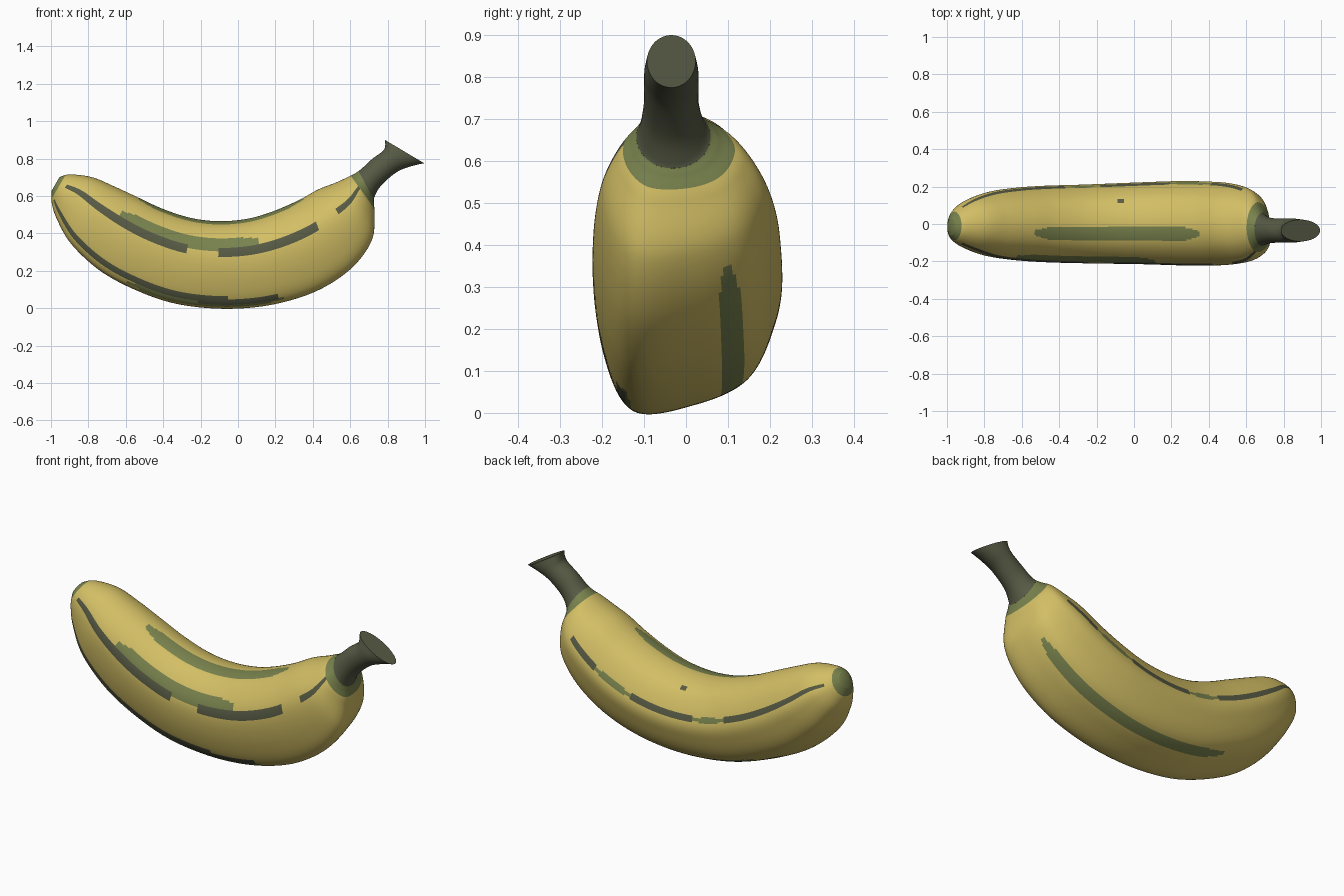
import bpy, bmesh, math

if "Cube" in bpy.data.objects:
    bpy.data.objects.remove(bpy.data.objects["Cube"])


def material(name, rgb):
    m = bpy.data.materials.new(name)
    m.diffuse_color = (*rgb, 1)
    m.use_nodes = True
    m.node_tree.nodes["Principled BSDF"].inputs["Base Color"].default_value = m.diffuse_color
    return m


MATS = [material("ripe_yellow", (0.65, 0.52, 0.13)),
        material("unripe_green", (0.19, 0.225, 0.075)),
        material("dark_olive", (0.095, 0.102, 0.058))]
YELLOW, GREEN, DARK = 0, 1, 2

# Ridged cross-section: u sideways, v from the outer to the inner curve
SECTION = [(-0.6, -1), (0.1, -0.93), (0.67, -0.68), (0.95, -0.2), (1, 0.25),
           (0.62, 0.8), (0, 1), (-0.6, 0.83), (-1, 0.3), (-0.93, -0.45)]

# Stations: inner point x z, outer point x z, half width, y centre, roundness
STATIONS = [
    (-0.955, 0.70, -0.998, 0.625, 0.045, -0.015, 1),
    (-0.90, 0.715, -0.996, 0.56, 0.09, -0.008, 0.7),
    (-0.78, 0.70, -0.97, 0.48, 0.135, 0, 0.3),
    (-0.66, 0.65, -0.89, 0.35, 0.17, 0, 0),
    (-0.53, 0.59, -0.74, 0.21, 0.19, 0, 0),
    (-0.40, 0.53, -0.56, 0.11, 0.20, 0, 0),
    (-0.25, 0.482, -0.35, 0.035, 0.205, 0, 0),
    (-0.10, 0.465, -0.12, 0.005, 0.21, 0.002, 0),
    (0.05, 0.478, 0.10, 0.013, 0.215, 0.004, 0),
    (0.18, 0.515, 0.30, 0.055, 0.22, 0.004, 0),
    (0.32, 0.575, 0.47, 0.125, 0.22, 0.002, 0),
    (0.43, 0.635, 0.62, 0.235, 0.212, 0, 0),
    (0.52, 0.67, 0.715, 0.37, 0.19, -0.005, 0.1),
    (0.585, 0.70, 0.73, 0.50, 0.15, -0.012, 0.4),
    (0.625, 0.72, 0.727, 0.565, 0.105, -0.025, 0.8),
    (0.66, 0.745, 0.73, 0.595, 0.08, -0.032, 1),
    (0.72, 0.80, 0.765, 0.655, 0.066, -0.035, 1),
    (0.775, 0.84, 0.845, 0.725, 0.065, -0.035, 1),
    (0.787, 0.87, 0.92, 0.757, 0.064, -0.035, 1),
    (0.785, 0.90, 0.995, 0.775, 0.058, -0.035, 1)]


def spline(pts, t, closed):
    """Catmull-Rom point at parameter t (one unit per control point)."""
    n = len(pts)
    i = math.floor(t) if closed else min(math.floor(t), n - 2)
    f = t - i
    a, b, c, d = (pts[j % n] if closed else pts[max(0, min(n - 1, j))]
                  for j in (i - 1, i, i + 1, i + 2))
    return [0.5 * (2 * q + (r - p) * f + (2 * p - 5 * q + 4 * r - s) * f * f
                   + (3 * q - p - 3 * r + s) * f ** 3)
            for p, q, r, s in zip(a, b, c, d)]


def point(s, k):
    tx, tz, bx, bz, hw, yc, rnd = spline(STATIONS, s, False)
    u, v = spline(SECTION, k, True)
    scale = 1 + rnd * (1 / math.hypot(u, v) - 1)
    u, v = u * scale, v * scale
    return ((tx + bx) / 2 + v * (tx - bx) / 2, yc + u * hw,
            (tz + bz) / 2 + v * (tz - bz) / 2)


# Skin streaks: ridge position, half width, start, end, colour (later on top)
STREAKS = [
    (7.75, 0.25, 3.7, 8.3, GREEN),
    (8.02, 0.15, 1.2, 6.1, DARK), (8.02, 0.15, 7.0, 10.4, DARK),
    (8.02, 0.13, 11.3, 14.0, DARK),
    (9.8, 0.14, 4.8, 8.7, GREEN),
    (9.55, 0.14, 1.0, 7.3, DARK), (9.68, 0.12, 6.6, 8.6, DARK),
    (1.65, 0.22, 5.3, 11.6, GREEN),
    (4.12, 0.14, 1.2, 5.5, DARK), (4.12, 0.14, 5.5, 6.6, GREEN),
    (4.12, 0.14, 6.6, 8.8, DARK), (4.12, 0.14, 8.8, 10.3, GREEN),
    (4.12, 0.14, 10.3, 11.9, DARK),
    (6.4, 0.27, 4.0, 10.2, GREEN),
    (5.08, 0.09, 7.1, 7.3, DARK)]


def skin_colour(s, k):
    if s < 0.75 or s > 13.4:
        return GREEN
    colour = YELLOW
    for ridge, half, start, end, c in STREAKS:
        taper = min(1, 0.4 + (s - start), 0.4 + (end - s)) if c == GREEN else 1
        if start <= s <= end and abs((k - ridge + 5) % 10 - 5) < half * taper:
            colour = c
    return colour


def loft(name, s0, s1, rows, per_side, colour_rule, caps):
    bm = bmesh.new()
    cols = len(SECTION) * per_side
    step = (s1 - s0) / rows
    rings = [[bm.verts.new(point(s0 + i * step, j / per_side))
              for j in range(cols)] for i in range(rows + 1)]
    for i in range(rows):
        for j in range(cols):
            m = (j + 1) % cols
            f = bm.faces.new((rings[i][j], rings[i][m],
                              rings[i + 1][m], rings[i + 1][j]))
            f.material_index = colour_rule(s0 + (i + 0.5) * step,
                                           (j + 0.5) / per_side)
    for c in caps:
        f = bm.faces.new(rings[c])
        f.material_index = colour_rule(s0 if c == 0 else s1, 0)
    bmesh.ops.recalc_face_normals(bm, faces=bm.faces)
    mesh = bpy.data.meshes.new(name)
    bm.to_mesh(mesh)
    bm.free()
    for m in MATS:
        mesh.materials.append(m)
    ob = bpy.data.objects.new(name, mesh)
    bpy.context.collection.objects.link(ob)
    bpy.ops.object.select_all(action='DESELECT')
    ob.select_set(True)
    bpy.context.view_layer.objects.active = ob
    bpy.ops.object.shade_smooth_by_angle(angle=math.radians(45))
    return ob


# Fruit body with blossom tip, then the flared stem
loft("fruit_body", 0, 14.6, 204, 16, skin_colour, [0])
loft("stem", 14.6, 19, 44, 5, lambda s, k: DARK, [-1])
